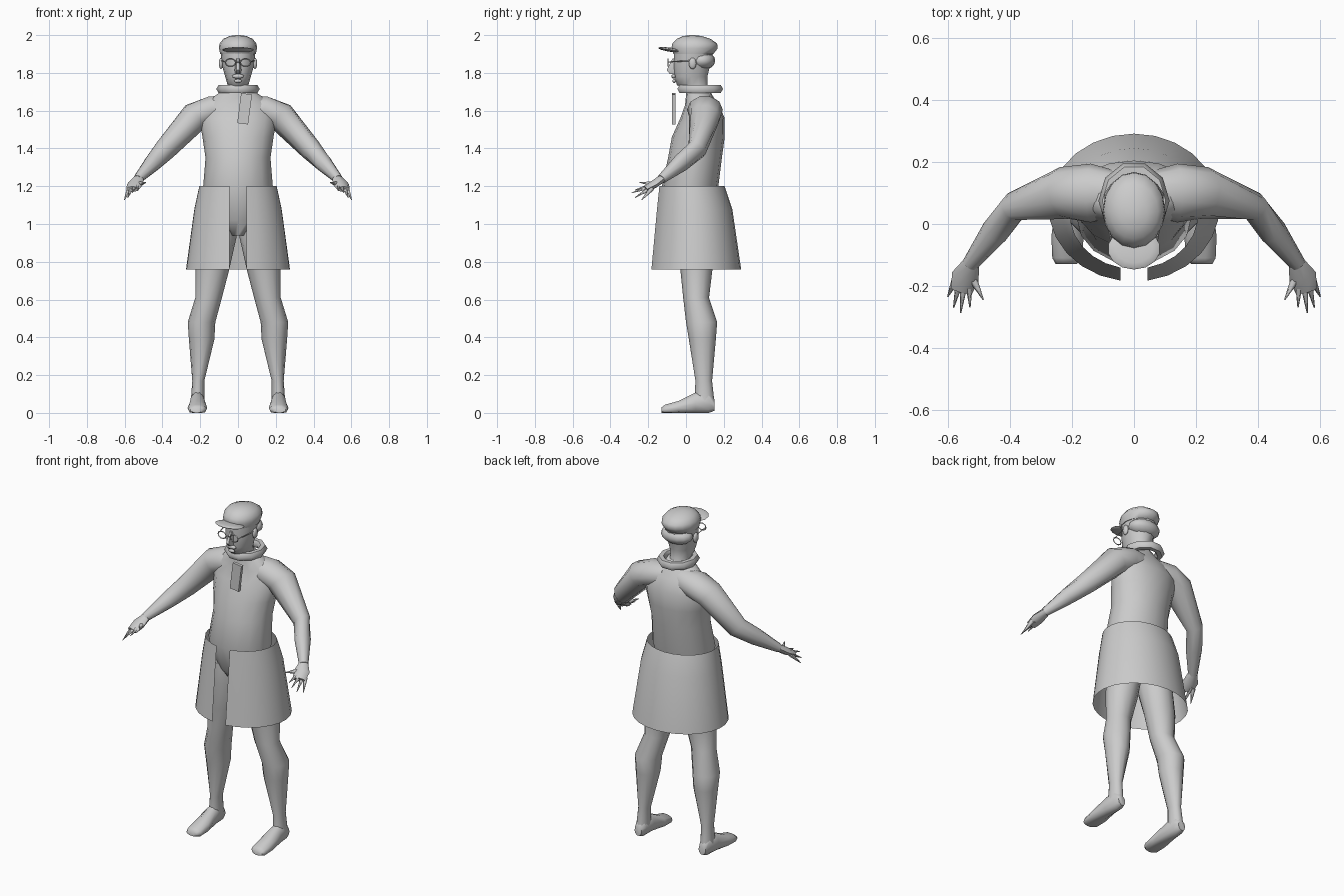
import bpy, bmesh, math
from mathutils import Vector, Matrix

cube = bpy.data.objects.get("Cube")
if cube:
    bpy.data.objects.remove(cube)

GREY = (0.6, 0.6, 0.6, 1)
mat = bpy.data.materials.new("plain grey")
mat.use_nodes = True
mat.diffuse_color = GREY
mat.node_tree.nodes["Principled BSDF"].inputs["Base Color"].default_value = GREY


def finish(name, bm, angle=60):
    bmesh.ops.recalc_face_normals(bm, faces=bm.faces)
    me = bpy.data.meshes.new(name)
    bm.to_mesh(me)
    bm.free()
    me.materials.append(mat)
    me.shade_smooth()
    me.set_sharp_from_angle(angle=math.radians(angle))
    ob = bpy.data.objects.new(name, me)
    bpy.context.collection.objects.link(ob)
    return ob


def loft(name, rings, sides=12, angle=60):
    """Skin a run of elliptical rings, each given as centre, u axis, v axis."""
    bm = bmesh.new()
    rows = []
    for c, u, v in rings:
        row = []
        for i in range(sides):
            a = math.tau * i / sides
            p = c + u * math.cos(a) + v * math.sin(a)
            p.z = max(p.z, 0)
            row.append(bm.verts.new(p))
        rows.append(row)
    for lo, hi in zip(rows, rows[1:]):
        for i in range(sides):
            j = (i + 1) % sides
            bm.faces.new((lo[i], lo[j], hi[j], hi[i]))
    bm.faces.new(rows[0])
    bm.faces.new(rows[-1])
    return finish(name, bm, angle)


def level(z, x0, x1, y0, y1):
    return (Vector(((x0 + x1) / 2, (y0 + y1) / 2, z)),
            Vector(((x1 - x0) / 2, 0, 0)), Vector((0, (y1 - y0) / 2, 0)))


def upright(y, x0, x1, z0, z1):
    return (Vector(((x0 + x1) / 2, y, (z0 + z1) / 2)),
            Vector(((x1 - x0) / 2, 0, 0)), Vector((0, 0, (z1 - z0) / 2)))


def limb(name, stations, sides=10):
    """Tube along points, each with a sideways and an upward radius."""
    pts = [Vector(s[0]) for s in stations]
    rings = []
    for i, (_, ru, rv) in enumerate(stations):
        t = (pts[min(i + 1, len(pts) - 1)] - pts[max(i - 1, 0)]).normalized()
        u = t.cross(Vector((0, 0, 1))).normalized()
        rings.append((pts[i], u * ru, t.cross(u) * rv))
    return loft(name, rings, sides)


def ellipsoid(name, centre, radii, tilt=0.0):
    bm = bmesh.new()
    m = (Matrix.Translation(centre) @ Matrix.Rotation(tilt, 4, 'X')
         @ Matrix.Diagonal((*radii, 1)))
    bmesh.ops.create_uvsphere(bm, u_segments=14, v_segments=8, radius=1, matrix=m)
    return finish(name, bm)


def ring(name, centre, rx, ry, thick, normal='Z', major=12, minor=6):
    bm = bmesh.new()
    grid = []
    for i in range(major):
        a = math.tau * i / major
        row = []
        for j in range(minor):
            b = math.tau * j / minor
            r = thick * math.cos(b)
            p = Vector(((rx + r) * math.cos(a), (ry + r) * math.sin(a), thick * math.sin(b)))
            if normal == 'Y':
                p = Vector((p.x, p.z, p.y))
            row.append(bm.verts.new(p + Vector(centre)))
        grid.append(row)
    for i in range(major):
        n = (i + 1) % major
        for j in range(minor):
            k = (j + 1) % minor
            bm.faces.new((grid[i][j], grid[n][j], grid[n][k], grid[i][k]))
    return finish(name, bm)


# Torso, from crotch to neck
loft("torso", [level(z, -w, w, y0, y1) for z, w, y0, y1 in (
    (0.94, 0.05, -0.03, 0.08), (1.02, 0.14, -0.07, 0.13), (1.19, 0.185, -0.13, 0.17),
    (1.35, 0.172, -0.095, 0.19), (1.46, 0.188, -0.075, 0.205), (1.56, 0.205, -0.03, 0.205),
    (1.63, 0.18, -0.005, 0.175), (1.68, 0.12, 0.0, 0.14), (1.72, 0.065, 0.0, 0.12))], 16)

# Head with neck and jaw
loft("head", [level(z, -w, w, y0, y1) for z, w, y0, y1 in (
    (1.66, 0.06, 0.0, 0.13), (1.715, 0.055, 0.0, 0.12), (1.735, 0.055, -0.05, 0.115),
    (1.78, 0.068, -0.062, 0.115), (1.84, 0.085, -0.066, 0.13),
    (1.92, 0.092, -0.065, 0.15))], 14)
loft("nose", [level(1.875, -0.01, 0.01, -0.075, -0.04),
              level(1.815, -0.018, 0.018, -0.107, -0.04),
              level(1.795, -0.014, 0.014, -0.09, -0.04)], 6)
ellipsoid("moustache", (0, -0.065, 1.782), (0.033, 0.012, 0.012))
ellipsoid("mouth", (0, -0.062, 1.757), (0.022, 0.01, 0.01))
ellipsoid("hair", (0, 0.085, 1.865), (0.097, 0.07, 0.05))

# Flat cap with peak
loft("cap", [level(z, -w, w, y0, y1) for z, w, y0, y1 in (
    (1.9, 0.094, -0.066, 0.145), (1.93, 0.101, -0.078, 0.168), (1.955, 0.098, -0.072, 0.165),
    (1.98, 0.078, -0.048, 0.13), (1.995, 0.045, -0.015, 0.085), (2.0, 0.012, 0.02, 0.045))], 16)
ellipsoid("cap_peak", (0, -0.08, 1.922), (0.085, 0.068, 0.011), -0.15)

# Spectacles and ears
for side, s in (("left", 1), ("right", -1)):
    ring(side + "_spectacle_rim", (0.04 * s, -0.095, 1.855), 0.027, 0.021, 0.0035, 'Y', 10, 4)
    limb(side + "_spectacle_arm", [((0.067 * s, -0.093, 1.858), 0.003, 0.003),
                                   ((0.09 * s, 0.03, 1.865), 0.003, 0.003)], 4)
    ellipsoid(side + "_ear", (0.09 * s, 0.035, 1.85), (0.012, 0.02, 0.03))
limb("spectacle_bridge", [((-0.013, -0.095, 1.857), 0.003, 0.003),
                          ((0.013, -0.095, 1.857), 0.003, 0.003)], 4)

# Rolled collar and tie plate
ring("collar", (0, 0.075, 1.715), 0.09, 0.102, 0.025, 'Z', 10, 6)
bm = bmesh.new()
bmesh.ops.create_cube(bm, size=1, matrix=Matrix.Translation((0.035, -0.064, 1.61))
                      @ Matrix.Rotation(0.13, 4, 'Y') @ Matrix.Diagonal((0.058, 0.018, 0.16, 1)))
finish("tie", bm, 30)

# Wrap skirt, open down the front
bm = bmesh.new()
rows = []
for z, rx, y0, y1 in ((1.2, 0.206, -0.145, 0.205), (1.08, 0.232, -0.157, 0.245),
                      (0.76, 0.276, -0.186, 0.292)):
    gap = math.asin(0.044 / rx)
    row = []
    for i in range(25):
        a = gap + (math.tau - 2 * gap) * i / 24
        row.append(bm.verts.new((rx * math.sin(a),
                                 (y0 + y1) / 2 - (y1 - y0) / 2 * math.cos(a), z)))
    rows.append(row)
for lo, hi in zip(rows, rows[1:]):
    for i in range(24):
        bm.faces.new((lo[i], lo[i + 1], hi[i + 1], hi[i]))
finish("skirt", bm)

# Arms, hands, legs and feet on both sides
FINGERS = (("thumb", 0.487, -0.245, 1.22), ("index_finger", 0.53, -0.27, 1.18),
           ("middle_finger", 0.56, -0.287, 1.165), ("ring_finger", 0.583, -0.27, 1.14),
           ("little_finger", 0.602, -0.235, 1.127))
for side, s in (("left", 1), ("right", -1)):
    limb(side + "_arm", [((x * s, y, z), ru, rv) for x, y, z, ru, rv in (
        (0.05, 0.1, 1.61, 0.07, 0.075), (0.14, 0.1, 1.605, 0.095, 0.075),
        (0.225, 0.1, 1.57, 0.085, 0.08), (0.385, 0.058, 1.395, 0.047, 0.06),
        (0.45, -0.025, 1.325, 0.045, 0.048), (0.53, -0.13, 1.238, 0.026, 0.025))])
    limb(side + "_palm", [((x * s, y, z), ru, rv) for x, y, z, ru, rv in (
        (0.523, -0.12, 1.245, 0.025, 0.022), (0.545, -0.17, 1.21, 0.045, 0.022),
        (0.557, -0.215, 1.185, 0.036, 0.016))], 8)
    for i, (finger, x, y, z) in enumerate(FINGERS):
        base = (s * (0.52 + 0.014 * i), -0.18, 1.213 - 0.006 * i)
        limb(f"{side}_{finger}", [(base, 0.014, 0.014), ((x * s, y, z), 0.002, 0.002)], 6)
    loft(side + "_leg", [level(z, x0 * s, x1 * s, y0, y1) for z, x0, x1, y0, y1 in (
        (1.05, 0.02, 0.18, -0.06, 0.14), (0.93, 0.008, 0.205, -0.06, 0.15),
        (0.76, 0.046, 0.226, -0.03, 0.14), (0.61, 0.085, 0.226, -0.015, 0.122),
        (0.48, 0.12, 0.266, 0.0, 0.165), (0.39, 0.125, 0.26, 0.015, 0.158),
        (0.17, 0.178, 0.242, 0.05, 0.138), (0.06, 0.178, 0.25, 0.045, 0.15))])
    loft(side + "_foot", [upright(y, x0 * s, x1 * s, z0, z1) for y, x0, x1, z0, z1 in (
        (0.152, 0.19, 0.238, 0.01, 0.07), (0.12, 0.178, 0.25, -0.01, 0.12),
        (0.05, 0.175, 0.256, -0.01, 0.11), (-0.04, 0.163, 0.267, -0.01, 0.065),
        (-0.11, 0.167, 0.264, -0.01, 0.045), (-0.13, 0.185, 0.253, 0.0, 0.03))], 10)
